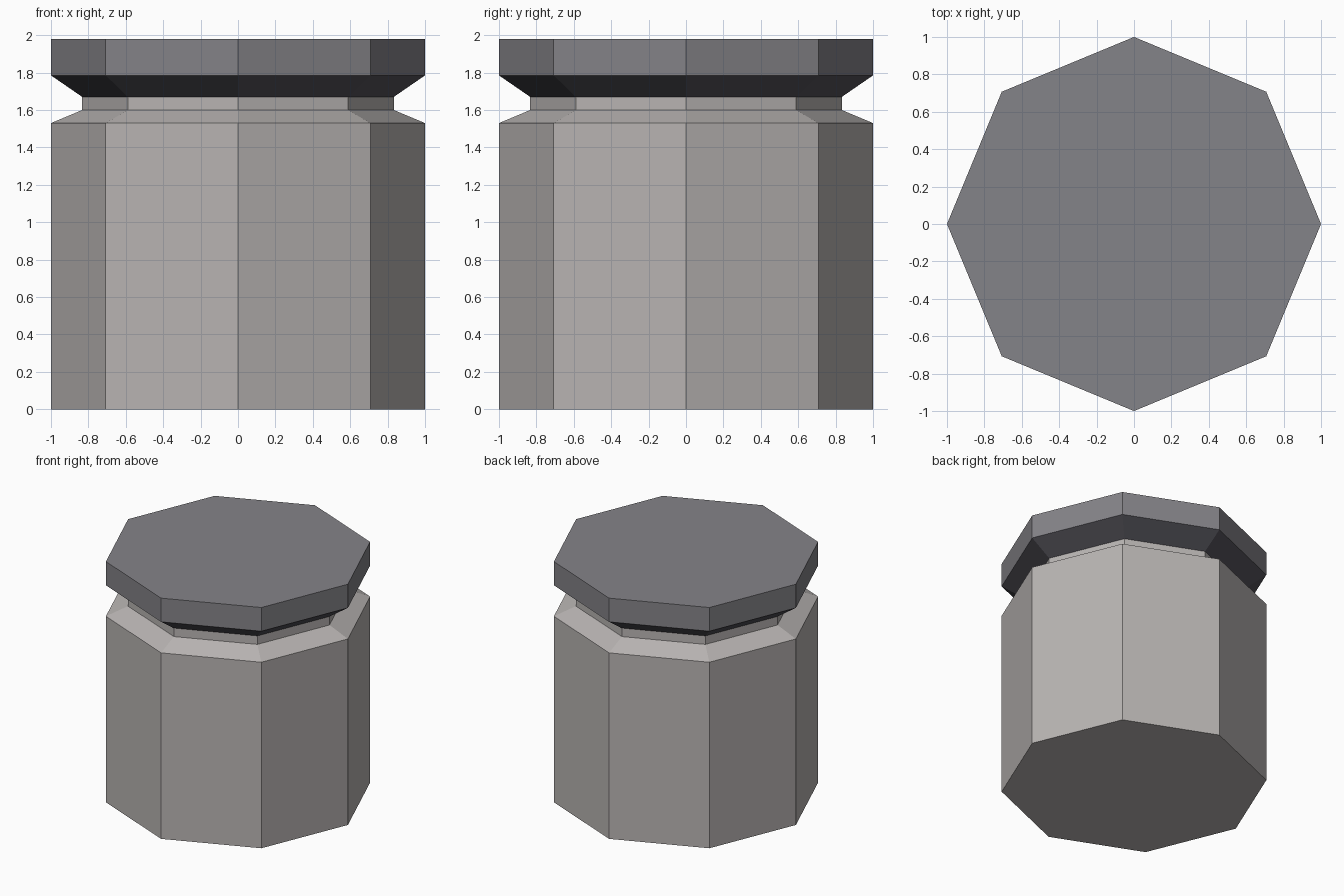
import bpy, bmesh, math

if "Cube" in bpy.data.objects:
    bpy.data.objects.remove(bpy.data.objects["Cube"])

SIDES = 8


def material(name, rgb):
    m = bpy.data.materials.new(name)
    m.diffuse_color = (*rgb, 1)
    m.use_nodes = True
    m.node_tree.nodes["Principled BSDF"].inputs["Base Color"].default_value = m.diffuse_color
    return m


def turned(name, profile, mats):
    """Closed octagonal solid from (radius, height) rings, bottom to top."""
    bm = bmesh.new()
    rings = []
    for r, z in profile:
        rings.append([bm.verts.new((r * math.cos(math.tau * i / SIDES),
                                    r * math.sin(math.tau * i / SIDES), z))
                      for i in range(SIDES)])
    for a, b in zip(rings, rings[1:]):
        for i in range(SIDES):
            j = (i + 1) % SIDES
            bm.faces.new((a[i], a[j], b[j], b[i]))
    bm.faces.new(rings[0][::-1])
    bm.faces.new(rings[-1])
    # Downward faces take the last material
    bm.normal_update()
    for f in bm.faces:
        f.material_index = len(mats) - 1 if f.normal.z < -0.1 else 0
    me = bpy.data.meshes.new(name)
    bm.to_mesh(me)
    bm.free()
    for m in mats:
        me.materials.append(m)
    ob = bpy.data.objects.new(name, me)
    bpy.context.collection.objects.link(ob)
    return ob


body_mat = material("warm light grey", (0.482, 0.458, 0.448))
lid_mat = material("cool mid grey", (0.231, 0.227, 0.246))
under_mat = material("dark grey", (0.087, 0.084, 0.100))

# Jar body with sloped shoulder and narrow neck
turned("jar_body", [(1, 0), (1, 1.53), (0.833, 1.60), (0.833, 1.67)], [body_mat])

# Flat lid with dark tapered underside
turned("jar_lid", [(0.833, 1.67), (1, 1.785), (1, 1.98)], [lid_mat, under_mat])
